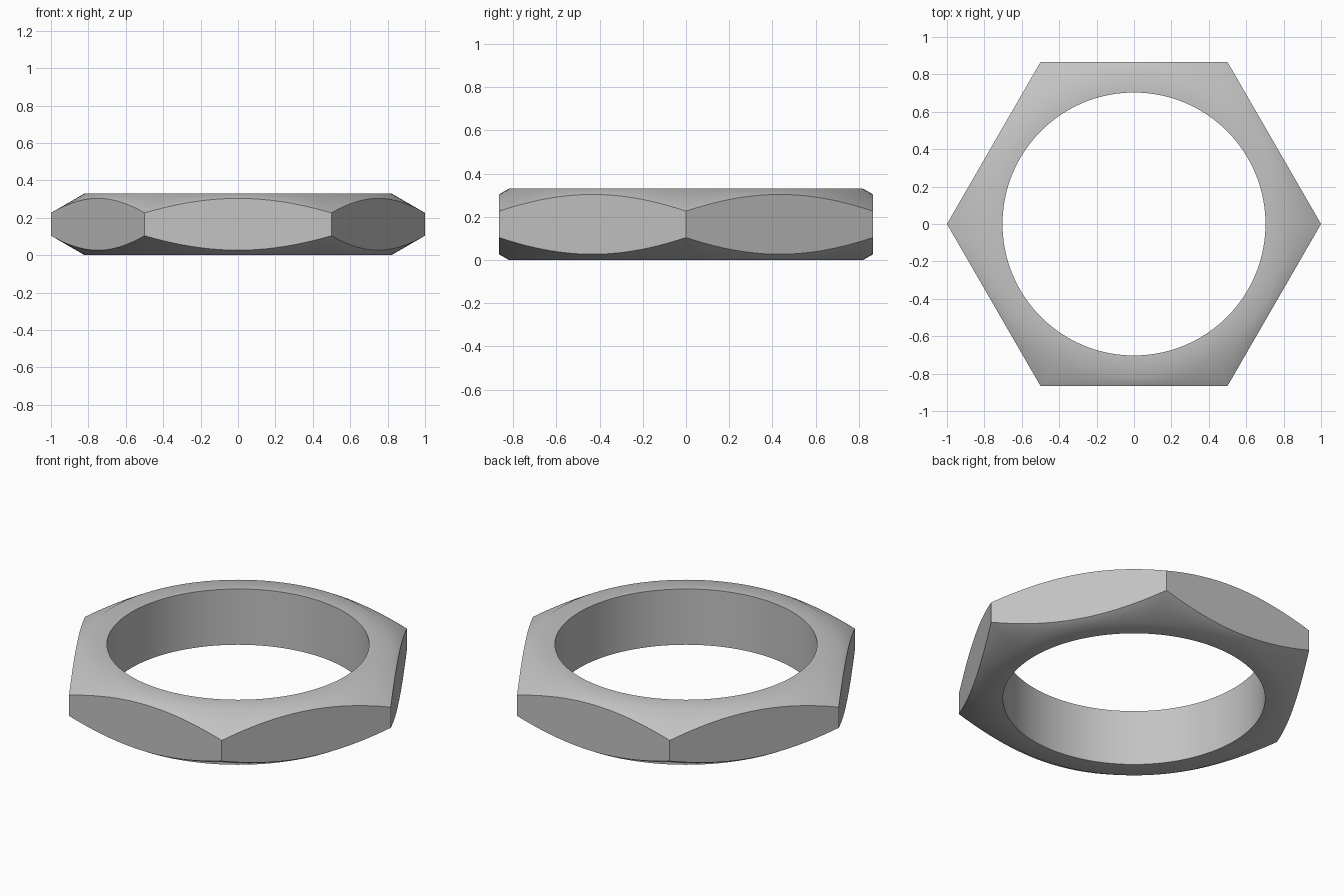
import bpy, bmesh, math

cube = bpy.data.objects.get("Cube")
if cube:
    bpy.data.objects.remove(cube, do_unlink=True)

HEIGHT = 0.33
BORE = 0.703
FACE_RADIUS = 0.82                      # where the flat top meets the chamfer
APOTHEM = math.cos(math.pi / 6)
SLOPE = math.tan(math.pi / 6)           # 30 degree chamfer
SEGMENTS = 144                          # multiple of six keeps corners exact

# Plain grey metal
steel = bpy.data.materials.new("grey steel")
steel.use_nodes = True
grey = (0.55, 0.55, 0.55, 1)
steel.diffuse_color = grey
steel.node_tree.nodes["Principled BSDF"].inputs["Base Color"].default_value = grey


def section(angle):
    """Closed ring section at one angle, cut off by the hexagon's side."""
    outer = APOTHEM / math.cos(angle % (math.pi / 3) - math.pi / 6)
    drop = (outer - FACE_RADIUS) * SLOPE
    return [(BORE, 0), (FACE_RADIUS, 0), (outer, drop),
            (outer, HEIGHT - drop), (FACE_RADIUS, HEIGHT), (BORE, HEIGHT)]


# Hexagonal ring with conical chamfers and a round bore
bm = bmesh.new()
rings = []
for i in range(SEGMENTS):
    a = math.tau * i / SEGMENTS
    rings.append([bm.verts.new((r * math.cos(a), r * math.sin(a), z))
                  for r, z in section(a)])
for ring, following in zip(rings, rings[1:] + rings[:1]):
    for j in range(len(ring)):
        k = (j + 1) % len(ring)
        bm.faces.new((ring[j], following[j], following[k], ring[k]))
bmesh.ops.recalc_face_normals(bm, faces=bm.faces)

mesh = bpy.data.meshes.new("hex_lock_nut")
bm.to_mesh(mesh)
bm.free()
mesh.materials.append(steel)
nut = bpy.data.objects.new("hex_lock_nut", mesh)
bpy.context.collection.objects.link(nut)

# Smooth the bore and blend the chamfers, keeping the side edges sharp
bpy.context.view_layer.objects.active = nut
nut.select_set(True)
bpy.ops.object.shade_smooth_by_angle(angle=math.radians(40))
